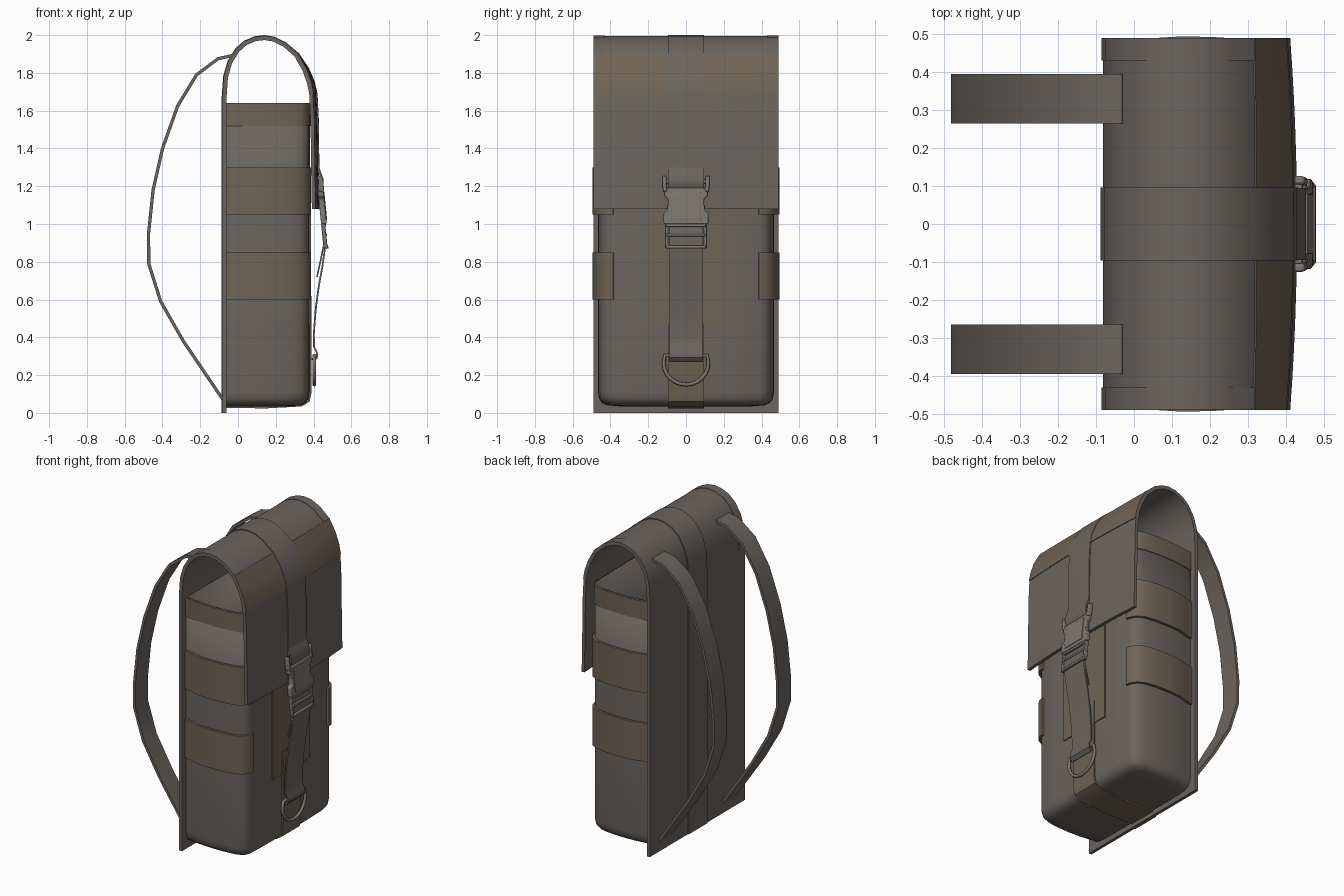
import bpy, bmesh, math
from mathutils import Vector

if "Cube" in bpy.data.objects:
    bpy.data.objects.remove(bpy.data.objects["Cube"])


def material(name, rgb):
    m = bpy.data.materials.new(name)
    m.diffuse_color = (*rgb, 1)
    m.use_nodes = True
    m.node_tree.nodes["Principled BSDF"].inputs["Base Color"].default_value = m.diffuse_color
    return m


CLOTH = material("cloth", (0.15, 0.13, 0.115))
BROWN = material("brown_cloth", (0.16, 0.125, 0.088))
PLASTIC = material("plastic", (0.21, 0.187, 0.168))


def finish(name, bm, mat):
    bmesh.ops.recalc_face_normals(bm, faces=bm.faces[:])
    me = bpy.data.meshes.new(name)
    bm.to_mesh(me)
    bm.free()
    me.materials.append(mat)
    ob = bpy.data.objects.new(name, me)
    bpy.context.collection.objects.link(ob)
    return ob


def offset(path, d):
    """Shift a 2D path to its left by d."""
    pts = [Vector(p) for p in path]
    out = []
    for i, p in enumerate(pts):
        a = (p - pts[i - 1]).normalized() if i else None
        b = (pts[i + 1] - p).normalized() if i < len(pts) - 1 else None
        a, b = a or b, b or a
        t = (a + b).normalized()
        out.append(p + Vector((-t.y, t.x)) * d / max(0.5, t.dot(a)))
    return out


def ribbon(name, path, lo, hi, w0, w1, mat, place, n=1):
    """Thick strip: path section between two offsets, swept from w0 to w1."""
    bm = bmesh.new()
    k = len(path)
    ring = offset(path, hi) + offset(path, lo)[::-1]
    rows = [[bm.verts.new(place(p.x, p.y, w0 + (w1 - w0) * j / n)) for p in ring]
            for j in range(n + 1)]
    m = len(ring)
    for a, b in zip(rows, rows[1:]):
        for i in range(m):
            bm.faces.new((a[i], a[(i + 1) % m], b[(i + 1) % m], b[i]))
    for r in (rows[0], rows[-1]):
        for i in range(k - 1):
            bm.faces.new((r[i], r[i + 1], r[m - 2 - i], r[m - 1 - i]))
    return finish(name, bm, mat)


def across(x, z, y):
    return (x, y, z)


def bowed(x, z, y):
    return (x + 0.018 * (1 - (y / 0.49) ** 2) * min(1, max(0, (x - 0.3) / 0.1)), y, z)


def plate(name, half, x0, t, mat, bevel=0.006):
    """Mirrored (y, z) outline, leaning forward with the buckle."""
    bm = bmesh.new()
    pts = half + [(-y, z) for y, z in half[::-1]]
    return slab(name, bm, pts, x0, t, mat, bevel)


def slab(name, bm, pts, x0, t, mat, bevel=0.006):
    vs = [bm.verts.new((x0 + (1.08 - z) * 0.1, y, z)) for y, z in pts]
    f = bm.faces.new(vs)
    r = bmesh.ops.extrude_face_region(bm, geom=[f])
    for v in r["geom"]:
        if isinstance(v, bmesh.types.BMVert):
            v.co.x += t
    ob = finish(name, bm, mat)
    if bevel:
        b = ob.modifiers.new("soft_edges", "BEVEL")
        b.width, b.segments, b.limit_method = bevel, 2, "ANGLE"
    return ob


def rect(y0, y1, z0, z1):
    return [(y0, z0), (y1, z0), (y1, z1), (y0, z1)]


# Main bag: bulging section lofted upward, rounded bottom, open top
half = [(-0.068, 0.445), (-0.02, 0.452), (0.05, 0.462), (0.13, 0.466), (0.22, 0.464),
        (0.30, 0.456), (0.335, 0.445), (0.36, 0.425), (0.372, 0.395), (0.377, 0.25), (0.38, 0.095)]
section = half + [(x, -y) for x, y in half[::-1]]
bm = bmesh.new()
rows = []
for z, d in ((0.034, 0.12), (0.04, 0.05), (0.052, 0.022), (0.075, 0.006), (0.11, 0),
             (0.6, 0), (1.1, 0), (1.64, 0)):
    rows.append([bm.verts.new((x if x < 0.1 else 0.1 + (x - 0.1) * (1 - d / 0.28),
                               y * (1 - d / 0.46), z)) for x, y in section])
m = len(section)
for a, b in zip(rows, rows[1:]):
    for i in range(m):
        bm.faces.new((a[i], a[(i + 1) % m], b[(i + 1) % m], b[i]))
for i in range(len(half) - 1):
    bm.faces.new((rows[0][i], rows[0][i + 1], rows[0][m - 2 - i], rows[0][m - 1 - i]))
bag = finish("bag_body", bm, CLOTH)
s = bag.modifiers.new("wall", "SOLIDIFY")
s.thickness, s.offset = 0.014, -1
ribbon("top_trim", section, 0, 0.005, 1.52, 1.64, BROWN, lambda x, y, z: (x, y, z))

# Side bands wrapping round to the front corners
band = [(-0.066, 0.455), (-0.02, 0.462), (0.05, 0.484), (0.13, 0.489), (0.23, 0.486),
        (0.31, 0.475), (0.355, 0.45), (0.377, 0.415), (0.381, 0.385)]
for s, side in ((1, "left"), (-1, "right")):
    for z0, z1, lvl in ((1.05, 1.30, "upper"), (0.60, 0.85, "lower")):
        ribbon(f"{lvl}_band_{side}", band, -0.012, 0.005, z0, z1, BROWN,
               lambda x, y, z, s=s: (x, s * y, z))

# Back panel and lid in one sheet
lid = [(-0.082, 0), (-0.082, 1.65), (-0.073, 1.78), (-0.05, 1.86), (-0.01, 1.925), (0.035, 1.965),
       (0.09, 1.988), (0.14, 1.994), (0.19, 1.986), (0.25, 1.957), (0.315, 1.90), (0.36, 1.82),
       (0.385, 1.75), (0.397, 1.69), (0.404, 1.55), (0.407, 1.3), (0.411, 1.08)]
ribbon("back_panel_and_lid", lid, -0.02, 0, -0.49, 0.49, CLOTH, bowed, 12)
ribbon("lid_centre_strip", lid, 0, 0.006, -0.096, 0.096, CLOTH, bowed, 4)
ribbon("lid_brown_band", lid[10:14], 0, 0.004, -0.49, 0.49, BROWN, bowed, 12)
for s, side in ((1, "left"), (-1, "right")):
    ribbon(f"lid_edge_{side}", lid[1:11], 0, 0.003, s * 0.43, s * 0.49, CLOTH, bowed)

# Shoulder straps
strap = [(-0.08, 0.07), (-0.29, 0.38), (-0.41, 0.59), (-0.473, 0.79), (-0.474, 0.95),
         (-0.45, 1.18), (-0.40, 1.40), (-0.32, 1.625), (-0.22, 1.79), (-0.105, 1.876), (-0.03, 1.892)]
for s, side in ((1, "left"), (-1, "right")):
    ribbon(f"shoulder_strap_{side}", strap, -0.009, 0.008, s * 0.265, s * 0.395, CLOTH, across)

# Front patch and strip running under the base
ribbon("front_patch", [(0.38, 1.25), (0.38, 0.47)], -0.004, 0.006, -0.19, 0.19, BROWN, across)
base = [(0.382, 0.62), (0.382, 0.11), (0.372, 0.065), (0.335, 0.042), (0.15, 0.032), (-0.066, 0.034)]
ribbon("base_strip", base, -0.003, 0.008, -0.095, 0.095, BROWN, across)

# Webbing from ring to buckle
web = [(0.447, 0.985), (0.462, 0.94), (0.458, 0.86), (0.447, 0.78), (0.427, 0.67), (0.411, 0.55),
       (0.401, 0.42), (0.402, 0.35), (0.417, 0.32), (0.418, 0.295), (0.404, 0.278), (0.388, 0.29)]
ribbon("front_webbing", web, -0.004, 0.005, -0.088, 0.088, CLOTH, across)
ribbon("webbing_tail", [(0.452, 0.88), (0.436, 0.80), (0.418, 0.72)], -0.004, 0.004,
       -0.085, 0.085, CLOTH, across)
loop = [(0.425, 1.30), (0.436, 1.27), (0.447, 1.24), (0.448, 1.21), (0.438, 1.19)]
ribbon("lid_webbing_loop", loop, -0.005, 0.005, -0.095, 0.095, CLOTH, across)

# D-shaped ring
cu = bpy.data.curves.new("d_ring", "CURVE")
cu.dimensions, cu.bevel_depth, cu.bevel_resolution = "3D", 0.010, 2
pts = [(0.112, 0.305)] + [(0.118 * math.cos(a), 0.262 - 0.112 * math.sin(a))
                          for a in (math.pi * i / 12 for i in range(13))] + [(-0.112, 0.305)]
sp = cu.splines.new("POLY")
sp.points.add(len(pts) - 1)
for p, (y, z) in zip(sp.points, pts):
    p.co = (0.404, y, z, 1)
sp.use_cyclic_u = True
cu.materials.append(PLASTIC)
bpy.context.collection.objects.link(bpy.data.objects.new("d_ring", cu))

# Side-release buckle: shell, prongs, upper ears and lower slider frame
shell = [(0.118, 1.0), (0.118, 1.06), (0.098, 1.075), (0.095, 1.13), (0.115, 1.15), (0.115, 1.19)]
plate("buckle_shell", shell, 0.432, 0.03, PLASTIC)
plate("buckle_raised_face", [(0.08, 1.02), (0.08, 1.17)], 0.458, 0.008, PLASTIC, 0.003)
for s, side in ((1, "left"), (-1, "right")):
    ear = [(s * y, z) for y, z in ((0.1, 1.17), (0.122, 1.17), (0.126, 1.255), (0.105, 1.255))]
    slab(f"buckle_ear_{side}", bmesh.new(), ear, 0.436, 0.03, PLASTIC)
    slab(f"buckle_rail_{side}", bmesh.new(), rect(s * 0.092, s * 0.11, 0.87, 1.0), 0.432, 0.022, PLASTIC, 0.004)
for i, (z0, z1) in enumerate(((0.87, 0.887), (0.935, 0.95), (0.985, 1.0), (1.215, 1.235))):
    slab(f"buckle_bar_{i + 1}", bmesh.new(), rect(-0.105, 0.105, z0, z1), 0.436, 0.022, PLASTIC, 0.004)

# Smooth shading with sharp edges kept
meshes = [o for o in bpy.context.collection.objects if o.type == "MESH"]
for o in bpy.context.collection.objects:
    o.select_set(o.type == "MESH")
bpy.context.view_layer.objects.active = meshes[0]
bpy.ops.object.shade_smooth_by_angle(angle=math.radians(35))
